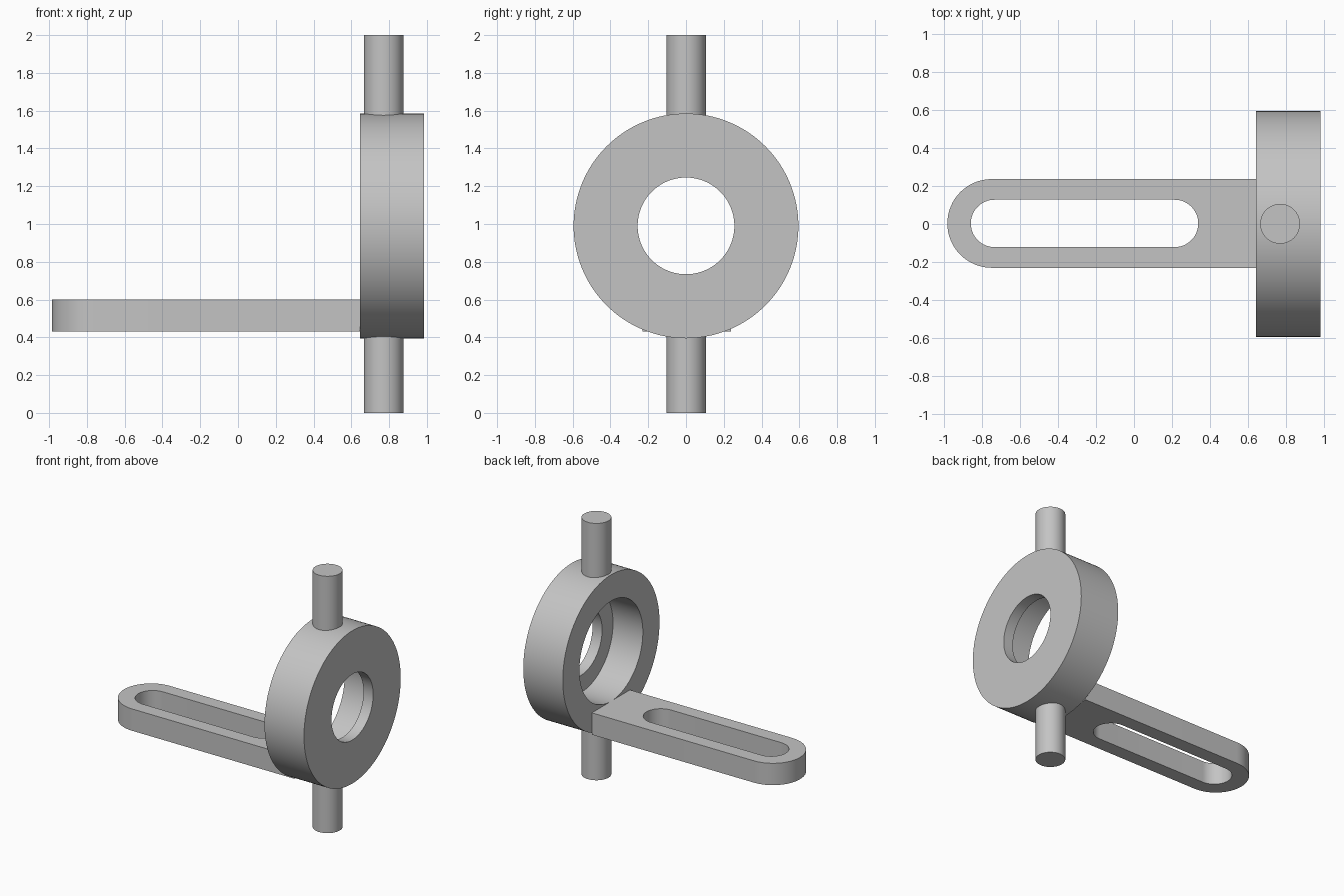
import bpy, bmesh
from math import pi, cos, sin, radians
from mathutils import Vector

if "Cube" in bpy.data.objects:
    bpy.data.objects.remove(bpy.data.objects["Cube"], do_unlink=True)

grey = bpy.data.materials.new("plain grey")
grey.use_nodes = True
colour = (0.55, 0.55, 0.55, 1)
grey.diffuse_color = colour
grey.node_tree.nodes["Principled BSDF"].inputs["Base Color"].default_value = colour

RING_Z = 0.99
RING_BACK, RING_FRONT = 0.645, 0.985


def finish(bm, name):
    """Turn a bmesh into a grey object with sharp creases."""
    bmesh.ops.recalc_face_normals(bm, faces=bm.faces)
    mesh = bpy.data.meshes.new(name)
    bm.to_mesh(mesh)
    bm.free()
    obj = bpy.data.objects.new(name, mesh)
    bpy.context.collection.objects.link(obj)
    mesh.materials.append(grey)
    bpy.ops.object.select_all(action='DESELECT')
    obj.select_set(True)
    bpy.context.view_layer.objects.active = obj
    bpy.ops.object.shade_smooth_by_angle(angle=radians(30))
    return obj


def arc(cx, cy, r, start, steps=32):
    """Half circle, counter-clockwise from the start angle."""
    return [(cx + r * cos(start + pi * i / steps), cy + r * sin(start + pi * i / steps))
            for i in range(steps + 1)]


def add_loop(bm, points, z):
    verts = [bm.verts.new((x, y, z)) for x, y in points]
    return [bm.edges.new((a, b)) for a, b in zip(verts, verts[1:] + verts[:1])]


# Ring: stepped section turned around the x axis, wide counterbore facing -x
step = RING_BACK + 0.257
section = [(RING_BACK, 0.595), (RING_FRONT, 0.595), (RING_FRONT, 0.256),
           (step, 0.256), (step, 0.39), (RING_BACK, 0.39)]
bm = bmesh.new()
verts = [bm.verts.new((x, 0, RING_Z + r)) for x, r in section]
edges = [bm.edges.new((a, b)) for a, b in zip(verts, verts[1:] + verts[:1])]
bmesh.ops.spin(bm, geom=verts + edges, cent=Vector((0, 0, RING_Z)), axis=Vector((1, 0, 0)),
               angle=2 * pi, steps=128, use_merge=True)
bmesh.ops.remove_doubles(bm, verts=bm.verts, dist=1e-5)
finish(bm, "ring")

# Arm: flat bar with a round end and a long slot
mid_y = 0.003
bm = bmesh.new()
outer = arc(-0.751, mid_y, 0.234, pi / 2) + [(RING_BACK, mid_y - 0.234), (RING_BACK, mid_y + 0.234)]
slot = arc(-0.736, mid_y, 0.125, pi / 2) + arc(0.214, mid_y, 0.125, -pi / 2)
edges = add_loop(bm, outer, 0.43) + add_loop(bm, slot, 0.43)
bmesh.ops.triangle_fill(bm, edges=edges, use_beauty=True)
result = bmesh.ops.extrude_face_region(bm, geom=list(bm.faces), use_keep_orig=True)
top = [g for g in result["geom"] if isinstance(g, bmesh.types.BMVert)]
bmesh.ops.translate(bm, verts=top, vec=(0, 0, 0.17))
finish(bm, "slotted_arm")

# Pins: one above and one below, seated inside the ring wall
for name, low, high in (("upper_pin", 1.5, 2.0), ("lower_pin", 0.0, 0.48)):
    bm = bmesh.new()
    bmesh.ops.create_cone(bm, cap_ends=True, segments=64, radius1=0.105, radius2=0.105,
                          depth=high - low)
    bmesh.ops.translate(bm, verts=bm.verts, vec=(0.771, 0.001, (low + high) / 2))
    finish(bm, name)
